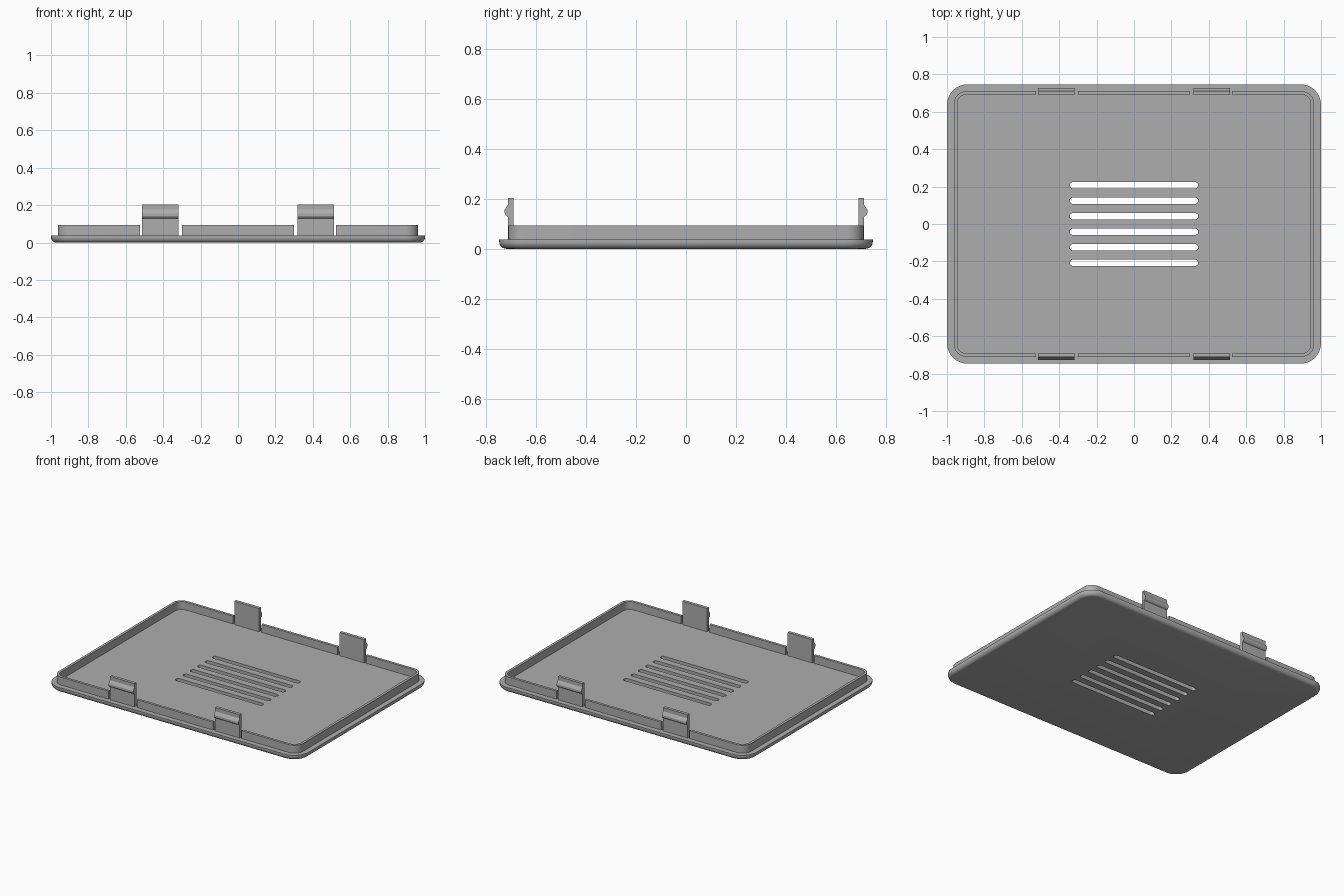
import bpy
import bmesh
from math import sin, cos, pi
from mathutils import Vector

cube = bpy.data.objects.get("Cube")
if cube:
    bpy.data.objects.remove(cube, do_unlink=True)

# Single grey plastic material
grey = bpy.data.materials.new("grey plastic")
grey.use_nodes = True
COLOUR = (0.42, 0.42, 0.42, 1)
grey.diffuse_color = COLOUR
bsdf = grey.node_tree.nodes["Principled BSDF"]
bsdf.inputs["Base Color"].default_value = COLOUR

HALF_X, HALF_Y = 1.0, 0.747
PLATE_TOP, LIP_TOP, CLIP_TOP = 0.037, 0.093, 0.203
LIP_X, LIP_Y, LIP_R, LIP_T = 0.963, 0.71, 0.067, 0.018
GAP_IN, GAP_OUT = 0.30, 0.525
CLIP_X, CLIP_HALF = 0.415, 0.097


def arc(cx, cy, r, start, steps=10, sweep=pi / 2):
    return [(cx + r * cos(start + sweep * i / steps),
             cy + r * sin(start + sweep * i / steps)) for i in range(steps + 1)]


def rounded_rect(hx, hy, r):
    pts = []
    for k, (sx, sy) in enumerate([(1, 1), (-1, 1), (-1, -1), (1, -1)]):
        pts += arc(sx * (hx - r), sy * (hy - r), r, k * pi / 2)
    return pts


def loft(bm, loops):
    """Skin closed loops of points and cap both ends."""
    rings = [[bm.verts.new(p) for p in loop] for loop in loops]
    n = len(rings[0])
    for a, b in zip(rings, rings[1:]):
        for i in range(n):
            j = (i + 1) % n
            bm.faces.new((a[i], a[j], b[j], b[i]))
    bm.faces.new(rings[0][::-1])
    bm.faces.new(rings[-1])


def prism(bm, outline, z0, z1):
    loft(bm, [[(x, y, z) for x, y in outline] for z in (z0, z1)])


def make_object(name, bm):
    bmesh.ops.recalc_face_normals(bm, faces=bm.faces)
    mesh = bpy.data.meshes.new(name)
    bm.to_mesh(mesh)
    bm.free()
    mesh.materials.append(grey)
    obj = bpy.data.objects.new(name, mesh)
    bpy.context.collection.objects.link(obj)
    return obj


def smooth(obj):
    bpy.ops.object.select_all(action='DESELECT')
    obj.select_set(True)
    bpy.context.view_layer.objects.active = obj
    bpy.ops.object.shade_smooth_by_angle(angle=pi / 6)


# Cover plate with a rounded lower edge
FILLET = 0.028
bm = bmesh.new()
sections = [(FILLET * (1 - sin(a)), FILLET * (1 - cos(a)))
            for a in [pi / 2 * i / 6 for i in range(7)]] + [(0, PLATE_TOP)]
loft(bm, [[(x, y, z) for x, y in rounded_rect(HALF_X - d, HALF_Y - d, 0.11 - d)]
          for d, z in sections])
plate = make_object("cover_plate", bm)

# Vent slots cut through the plate
SLOT_R, SLOT_HALF, SLOT_PITCH = 0.017, 0.343, 0.083
bm = bmesh.new()
for i in range(6):
    y = (i - 2.5) * SLOT_PITCH
    end = SLOT_HALF - SLOT_R
    outline = (arc(end, y, SLOT_R, -pi / 2, 12, pi)
               + arc(-end, y, SLOT_R, pi / 2, 12, pi))
    prism(bm, outline, -0.1, 0.1)
cutter = make_object("slot_cutter", bm)
cutter.hide_render = True
cut = plate.modifiers.new("vent slots", 'BOOLEAN')
cut.operation = 'DIFFERENCE'
cut.solver = 'EXACT'
cut.object = cutter
bpy.ops.object.select_all(action='DESELECT')
plate.select_set(True)
bpy.context.view_layer.objects.active = plate
bpy.ops.object.modifier_apply(modifier=cut.name)
bpy.data.objects.remove(cutter, do_unlink=True)
smooth(plate)


# Raised lip: a C-shaped run at each end, a straight run front and back
def end_path(inset, side):
    hx, hy, r = LIP_X - inset, LIP_Y - inset, LIP_R - inset
    pts = [(GAP_OUT, -hy)]
    pts += arc(hx - r, -(hy - r), r, -pi / 2) + arc(hx - r, hy - r, r, 0)
    pts.append((GAP_OUT, hy))
    return [(side * x, y) for x, y in pts]


for side, label in ((1, "left"), (-1, "right")):
    bm = bmesh.new()
    prism(bm, end_path(0, side) + end_path(LIP_T, side)[::-1],
          PLATE_TOP - 0.005, LIP_TOP)
    smooth(make_object(label + "_lip", bm))

for side, label in ((-1, "front"), (1, "back")):
    y0, y1 = side * LIP_Y, side * (LIP_Y - LIP_T)
    bm = bmesh.new()
    prism(bm, [(-GAP_IN, y0), (GAP_IN, y0), (GAP_IN, y1), (-GAP_IN, y1)],
          PLATE_TOP - 0.005, LIP_TOP)
    make_object(label + "_lip", bm)

# Snap clips: upright tab with a catch ridge on its outer face
CLIP_PROFILE = [(0.69, PLATE_TOP - 0.005), (0.712, PLATE_TOP - 0.005),
                (0.712, 0.128), (0.721, 0.134), (0.726, 0.143),
                (0.726, 0.154), (0.721, 0.163), (0.712, 0.177),
                (0.712, CLIP_TOP), (0.69, CLIP_TOP)]
for sy, depth in ((-1, "front"), (1, "back")):
    for sx, label in ((1, "left"), (-1, "right")):
        bm = bmesh.new()
        loft(bm, [[Vector((sx * CLIP_X + dx, sy * y, z)) for y, z in CLIP_PROFILE]
                  for dx in (-CLIP_HALF, CLIP_HALF)])
        make_object(f"{depth}_{label}_clip", bm)
